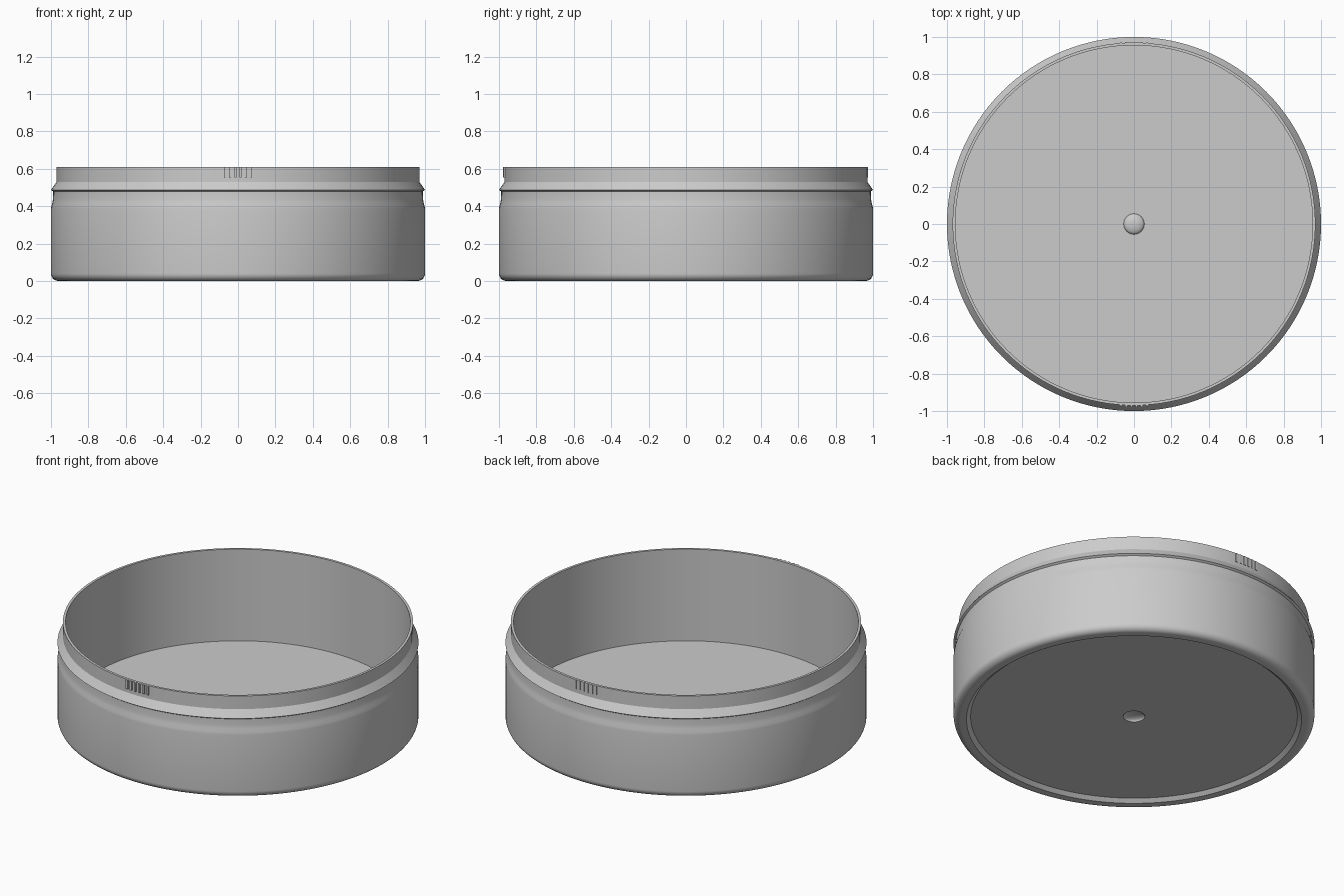
import bpy, bmesh, math

if "Cube" in bpy.data.objects:
    bpy.data.objects.remove(bpy.data.objects["Cube"])

SEGMENTS = 128
grey = bpy.data.materials.new("light grey")
grey.diffuse_color = (0.6, 0.6, 0.6, 1)
grey.use_nodes = True
grey.node_tree.nodes["Principled BSDF"].inputs["Base Color"].default_value = grey.diffuse_color


def arc(cx, cz, r, a0, a1, n):
    """Points on an arc in the radius/height plane, angles in degrees."""
    return [(cx + r * math.cos(math.radians(a0 + (a1 - a0) * i / n)),
             cz + r * math.sin(math.radians(a0 + (a1 - a0) * i / n)))
            for i in range(n + 1)]


def dome(radius, base, height, n=6):
    """Shallow cap from its rim up to the axis."""
    return [(radius * math.cos(t), base + height * math.sin(t))
            for t in (math.pi / 2 * i / n for i in range(n + 1))]


def lathe(name, profile):
    bm = bmesh.new()
    verts = [bm.verts.new((max(r, 0), 0, z)) for r, z in profile]
    edges = [bm.edges.new(pair) for pair in zip(verts, verts[1:])]
    bmesh.ops.spin(bm, geom=verts + edges, cent=(0, 0, 0), axis=(0, 0, 1),
                   angle=math.tau, steps=SEGMENTS)
    bmesh.ops.remove_doubles(bm, verts=bm.verts, dist=1e-5)
    bmesh.ops.recalc_face_normals(bm, faces=bm.faces)
    mesh = bpy.data.meshes.new(name)
    bm.to_mesh(mesh)
    bm.free()
    mesh.materials.append(grey)
    obj = bpy.data.objects.new(name, mesh)
    bpy.context.collection.objects.link(obj)
    bpy.ops.object.select_all(action='DESELECT')
    obj.select_set(True)
    bpy.context.view_layer.objects.active = obj
    bpy.ops.object.shade_smooth_by_angle(angle=math.radians(30))


# Tin: dimpled recessed base, rounded foot, side wall, groove, bead, neck, inside
profile = (
    dome(0.06, 0.02, 0.022)[::-1]                    # dimple under the base
    + [(0.905, 0.02), (0.928, 0.0)]                  # recess and its sloped edge
    + arc(0.96, 0.04, 0.04, -90, 0, 8)               # rounded foot
    + [(1.0, 0.385), (0.998, 0.40), (0.992, 0.42), (0.989, 0.44), (0.988, 0.478)]
    + [(1.0, 0.486), (0.97, 0.53)]                   # sloped bead
    + [(0.97, 0.61), (0.955, 0.61), (0.955, 0.05)]   # neck, rim, inner wall
    + dome(0.055, 0.05, 0.022)                       # bump on the floor
)
lathe("tin_body", profile)


# Small vertical grip ribs on the neck, front and back
def ribs(name, side, depth):
    bm = bmesh.new()
    for i in range(6):
        x = (i - 2.5) * 0.028
        y = math.sqrt(0.97 ** 2 - x * x)
        cube = bmesh.ops.create_cube(bm, size=1)["verts"]
        bmesh.ops.scale(bm, verts=cube, vec=(0.012, depth + 0.008, 0.055))
        bmesh.ops.translate(bm, verts=cube,
                            vec=(x, side * (y + depth / 2 - 0.004), 0.5815))
    mesh = bpy.data.meshes.new(name)
    bm.to_mesh(mesh)
    bm.free()
    mesh.materials.append(grey)
    bpy.context.collection.objects.link(bpy.data.objects.new(name, mesh))


ribs("front_grip_ribs", -1, 0.008)
ribs("back_grip_ribs", 1, 0.003)
